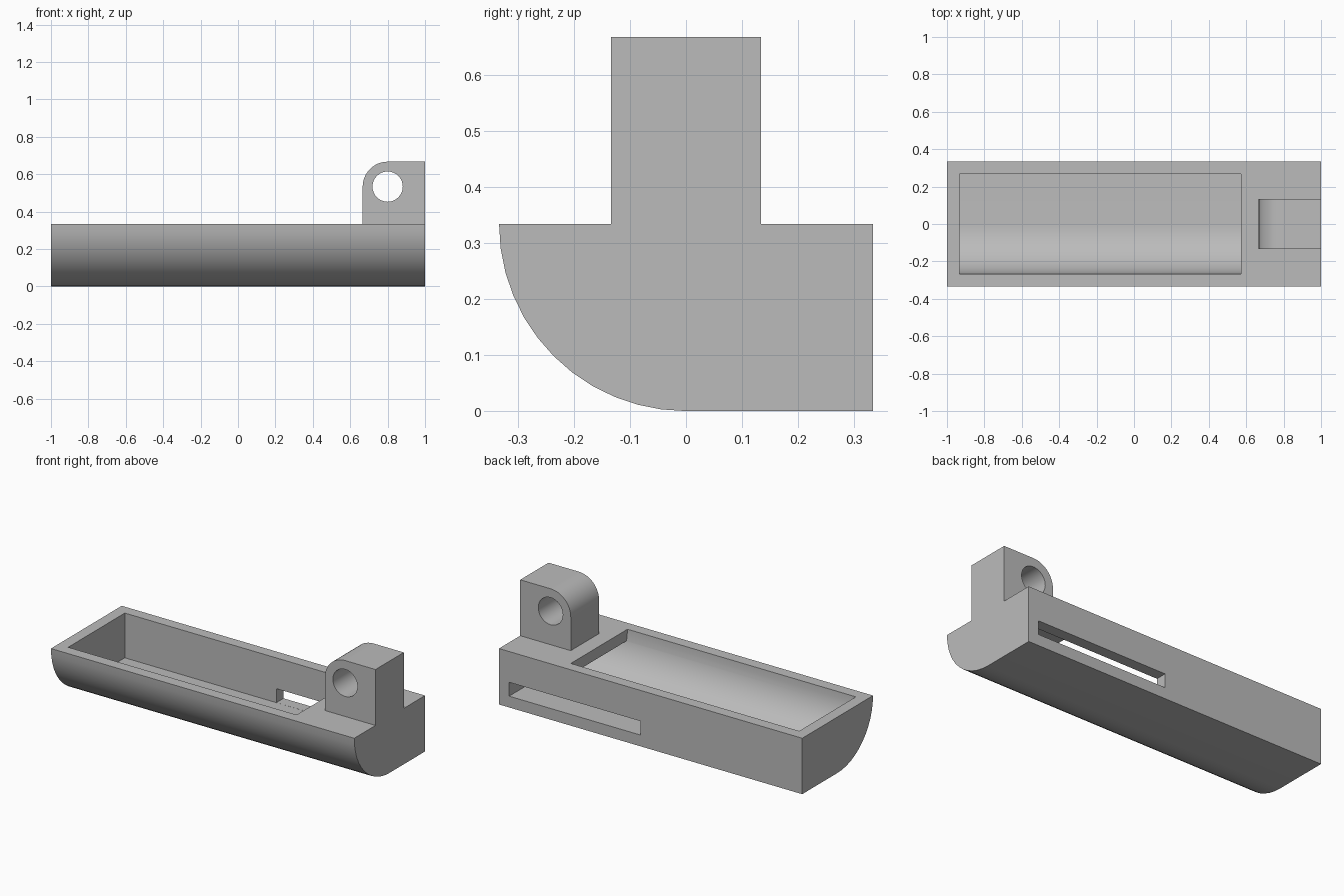
import bpy
import bmesh
from math import cos, sin, pi, radians
from mathutils import Vector

if "Cube" in bpy.data.objects:
    bpy.data.objects.remove(bpy.data.objects["Cube"])

R = 1 / 3        # half width and height of the tray
WALL = R / 5     # wall thickness
LUG = 2 * WALL   # half width of the lug and its corner radius

grey = bpy.data.materials.new("grey plastic")
grey.use_nodes = True
grey.diffuse_color = (0.5, 0.5, 0.5, 1)
grey.node_tree.nodes["Principled BSDF"].inputs["Base Color"].default_value = (0.5, 0.5, 0.5, 1)


def arc(cu, cv, r, start, end, steps):
    angles = [start + (end - start) * i / steps for i in range(steps + 1)]
    return [(cu + r * cos(a), cv + r * sin(a)) for a in angles]


def prism(name, outline, axis, lo, hi):
    """Extrude a 2D outline along the x axis (outline is y, z) or y axis (x, z)."""
    bm = bmesh.new()
    place = (lambda u, v: (lo, u, v)) if axis == "x" else (lambda u, v: (u, lo, v))
    face = bm.faces.new([bm.verts.new(place(u, v)) for u, v in outline])
    extruded = bmesh.ops.extrude_face_region(bm, geom=[face])["geom"]
    step = Vector((hi - lo, 0, 0) if axis == "x" else (0, hi - lo, 0))
    bmesh.ops.translate(bm, vec=step, verts=[g for g in extruded if isinstance(g, bmesh.types.BMVert)])
    bmesh.ops.recalc_face_normals(bm, faces=bm.faces)
    mesh = bpy.data.meshes.new(name)
    bm.to_mesh(mesh)
    bm.free()
    mesh.materials.append(grey)
    obj = bpy.data.objects.new(name, mesh)
    bpy.context.collection.objects.link(obj)
    return obj


def rect(u0, u1, v0, v1):
    return [(u0, v0), (u1, v0), (u1, v1), (u0, v1)]


def cut(obj, cutter):
    """Subtract the cutter, then discard it."""
    mod = obj.modifiers.new("cut", "BOOLEAN")
    mod.operation = "DIFFERENCE"
    mod.solver = "EXACT"
    mod.object = cutter
    bpy.ops.object.select_all(action="DESELECT")
    bpy.context.view_layer.objects.active = obj
    obj.select_set(True)
    bpy.ops.object.modifier_apply(modifier=mod.name)
    bpy.data.objects.remove(cutter)


def section(r, top):
    """Tray cross-section: rounded lower front, square back."""
    return [(-r, top)] + arc(0, R, r, pi, 1.5 * pi, 12) + [(r, R - r), (r, top)]


# Tray body
tray = prism("tray", section(R, R)[1:], "x", -1, 1)

# Hollow chamber, running under a roof at the lug end
chamber = prism("chamber_cutter", section(R - WALL, 0.5), "x", WALL - 1, 1 - WALL)
cut(chamber, prism("roof_block", rect(-0.5, 0.5, R - WALL, 0.8), "x", 0.573, 1.2))
cut(tray, chamber)

# Long slot through the back wall
cut(tray, prism("slot_cutter", rect(WALL, 1 - WALL, WALL + 0.0005, 0.15), "y", 0.22, 0.4))

# Lug with one rounded corner and a cross hole
lug_outline = [(2 * R, R), (1, R), (1, 2 * R)] + arc(0.8, 2 * R - LUG, LUG, pi / 2, pi, 12)
lug = prism("lug", lug_outline, "y", -LUG, LUG)
cut(lug, prism("hole_cutter", arc(0.8, 2 * R - LUG, 0.081, 0, 2 * pi, 32)[:-1], "y", -0.3, 0.3))

# Smooth the curved faces and keep the edges sharp
for part in (tray, lug):
    bpy.ops.object.select_all(action="DESELECT")
    bpy.context.view_layer.objects.active = part
    part.select_set(True)
    bpy.ops.object.shade_smooth_by_angle(angle=radians(30))
